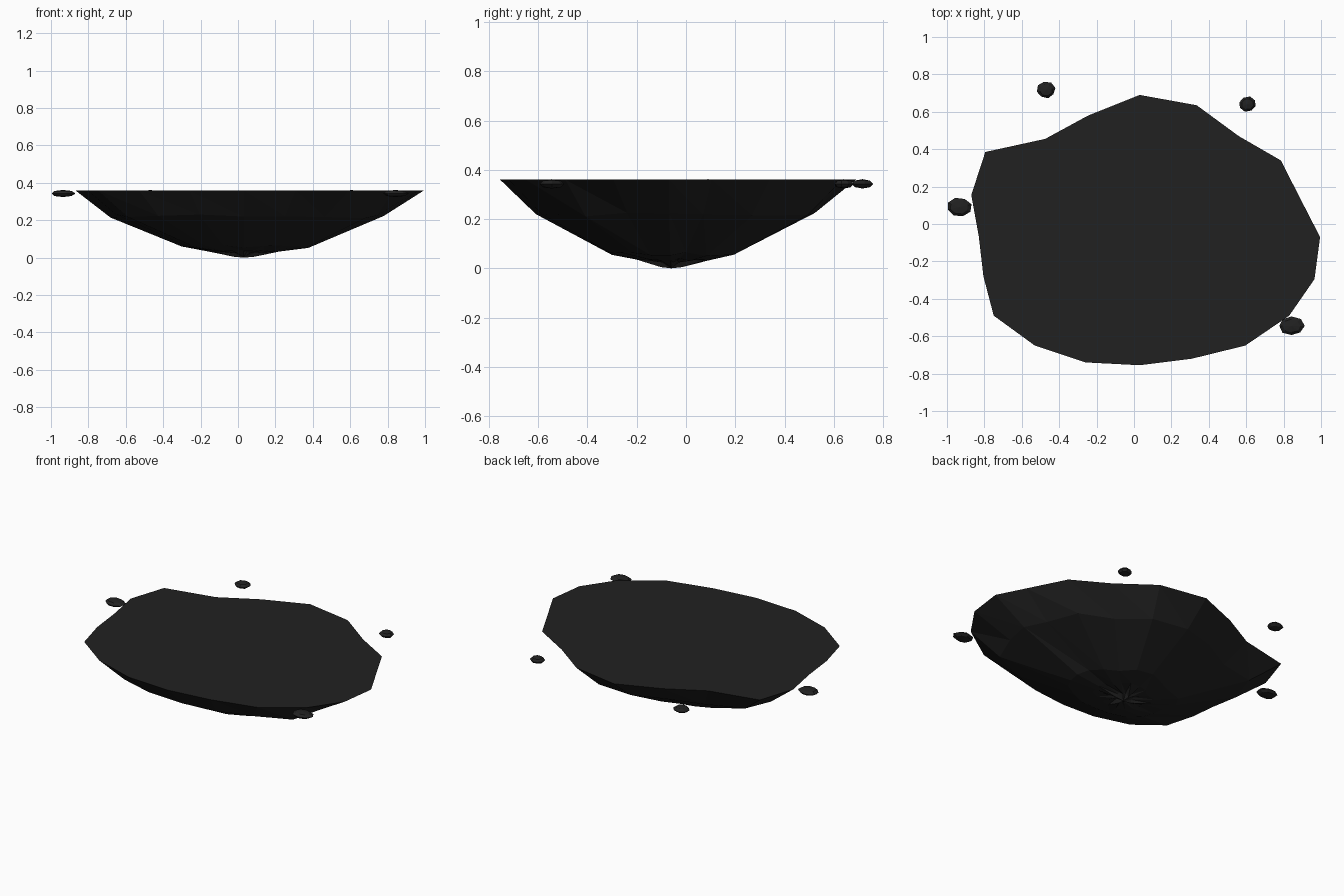
import bpy, bmesh, math, random

if "Cube" in bpy.data.objects:
    bpy.data.objects.remove(bpy.data.objects["Cube"])

random.seed(4)
dark = bpy.data.materials.new("charcoal black")
dark.diffuse_color = (0.0155, 0.0155, 0.0155, 1)
dark.use_nodes = True
dark.node_tree.nodes["Principled BSDF"].inputs["Base Color"].default_value = dark.diffuse_color


def finish(bm, name):
    bmesh.ops.recalc_face_normals(bm, faces=bm.faces[:])
    me = bpy.data.meshes.new(name)
    bm.to_mesh(me)
    bm.free()
    me.materials.append(dark)
    ob = bpy.data.objects.new(name, me)
    bpy.context.collection.objects.link(ob)
    return ob


# Crater: irregular flat rim, shrinking rings down to a low point
rim = [(0.03, 0.69), (-0.245, 0.58), (-0.475, 0.455), (-0.795, 0.385), (-0.87, 0.155),
       (-0.83, -0.065), (-0.805, -0.28), (-0.75, -0.49), (-0.53, -0.65), (-0.26, -0.74),
       (0.03, -0.755), (0.31, -0.72), (0.595, -0.65), (0.83, -0.49), (0.965, -0.295),
       (0.995, -0.07), (0.905, 0.105), (0.785, 0.34), (0.56, 0.47), (0.335, 0.635)]
cx, cy, top = 0.03, -0.06, 0.36
# ring scale, height, height jitter
levels = [(1, top, 0), (0.79, 0.222, 0.012), (0.36, 0.058, 0.008), (0.2, 0.036, 0.006)]
bm = bmesh.new()
rings = []
for s, z, j in levels:
    ring = []
    for x, y in rim:
        k = s * (1 + (random.uniform(-0.04, 0.04) if j else 0))
        ring.append(bm.verts.new((cx + (x - cx) * k, cy + (y - cy) * k,
                                  z + random.uniform(-j, j))))
    rings.append(ring)
# Crumpled star around the low point
rings.append([bm.verts.new((cx + (x - cx) * 0.06, cy + (y - cy) * 0.06,
                            0.005 if i % 5 == 0 else 0.024 + 0.008 * (i % 2)))
              for i, (x, y) in enumerate(rim)])
n = len(rim)
for a, b in zip(rings, rings[1:]):
    for i in range(n):
        k = (i + 1) % n
        bm.faces.new((a[i], a[k], b[k]))
        bm.faces.new((a[i], b[k], b[i]))
low = bm.verts.new((cx, cy, 0))
for i in range(n):
    bm.faces.new((rings[-1][i], rings[-1][(i + 1) % n], low))
bm.faces.new(rings[0])
finish(bm, "crater")

# Loose pebbles around the rim: x, y, half width, half depth, turn
pebbles = [(-0.935, 0.09, 0.068, 0.052, 0.3), (-0.47, 0.717, 0.05, 0.045, 1.0),
           (0.607, 0.641, 0.048, 0.042, 0.5), (0.842, -0.545, 0.07, 0.052, 0.0)]
for i, (x, y, rx, ry, turn) in enumerate(pebbles):
    bm = bmesh.new()
    bmesh.ops.create_uvsphere(bm, u_segments=8, v_segments=4, radius=1)
    for v in bm.verts:
        a = math.atan2(v.co.y, v.co.x) + turn
        r = math.hypot(v.co.x, v.co.y) * random.uniform(0.92, 1.03)
        v.co = (x + rx * r * math.cos(a), y + ry * r * math.sin(a), 0.343 + 0.019 * v.co.z)
    finish(bm, "pebble_%d" % (i + 1))
